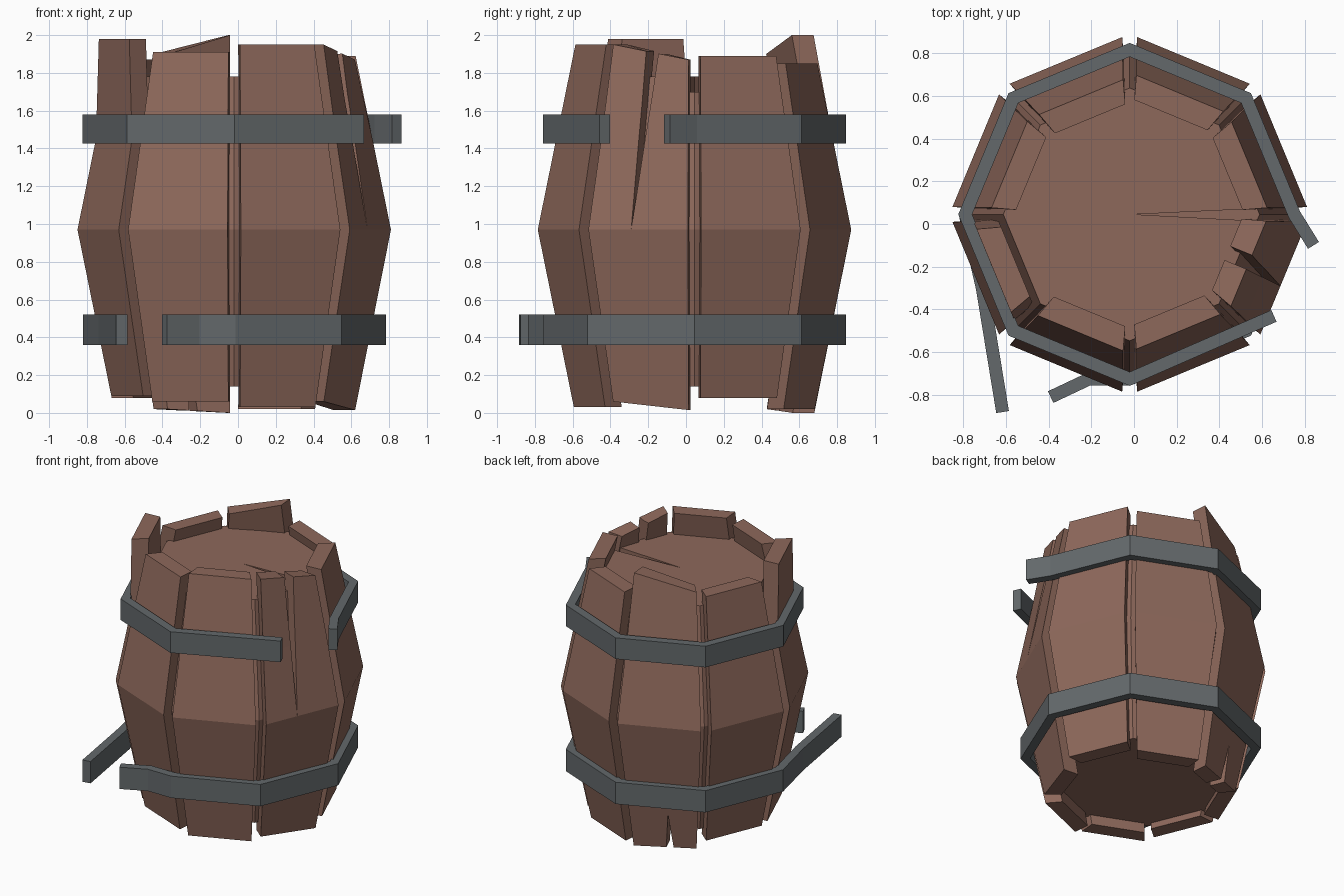
import bpy, bmesh, math
from mathutils import Vector

if "Cube" in bpy.data.objects:
    bpy.data.objects.remove(bpy.data.objects["Cube"])

CX, CY, MID = -0.02, 0.045, 0.97


def material(name, col):
    m = bpy.data.materials.new(name)
    m.diffuse_color = (*col, 1)
    m.use_nodes = True
    m.node_tree.nodes["Principled BSDF"].inputs["Base Color"].default_value = m.diffuse_color
    return m


WOOD = material("brown_wood", (0.27, 0.14, 0.105))
METAL = material("grey_iron", (0.125, 0.14, 0.147))


def loft(name, rings, mat):
    """Closed solid through rings of equal point count."""
    bm = bmesh.new()
    vs = [[bm.verts.new(p) for p in r] for r in rings]
    n = len(vs[0])
    for a, b in zip(vs, vs[1:]):
        for i in range(n):
            j = (i + 1) % n
            bm.faces.new((a[i], a[j], b[j], b[i]))
    bm.faces.new(vs[0][::-1])
    bm.faces.new(vs[-1])
    bmesh.ops.recalc_face_normals(bm, faces=bm.faces)
    me = bpy.data.meshes.new(name)
    bm.to_mesh(me)
    bm.free()
    me.materials.append(mat)
    ob = bpy.data.objects.new(name, me)
    bpy.context.collection.objects.link(ob)
    return ob


def cut(ob, rings):
    """Subtract a lofted wedge from an object."""
    c = loft("cutter", rings, WOOD)
    c.hide_render = True
    mod = ob.modifiers.new("cut", 'BOOLEAN')
    mod.operation, mod.solver, mod.object = 'DIFFERENCE', 'EXACT', c
    bpy.context.view_layer.objects.active = ob
    bpy.ops.object.modifier_apply(modifier="cut")
    bpy.data.objects.remove(c)


def taper(z):
    return abs(z - MID) / 0.95


def apothem(z):
    return 0.78 - 0.18 * taper(z)


def place(deg, r, s, z):
    """Point at distance r along a stave direction and s sideways."""
    a = math.radians(deg)
    return (CX + r * math.cos(a) - s * math.sin(a),
            CY + r * math.sin(a) + s * math.cos(a), z)


def corner(deg, r):
    return place(deg, r, 0, 0)[:2]


# inner body carrying the lid and the floor
rings = []
for z in (0.14, MID, 1.78):
    r = (apothem(z) - 0.08) / math.cos(math.pi / 8)
    rings.append([place(45 * k, r, 0, z) for k in range(8)])
body = loft("inner_body_and_lids", rings, WOOD)
# crack in the lid
cut(body, [[(0, 0.045, z), (0.75, 0.005, z), (0.75, 0.08, z)] for z in (1.70, 1.85)])

# staves: angle, bottom z (right, left), top z (right, left), outward bend at top
STAVES = [
    (22.5, 0.08, 0.08, 1.89, 1.89, 0),
    (67.5, 0.02, 0.02, 1.85, 1.85, 0),
    (112.5, 0.00, 0.02, 2.00, 1.90, 0),
    (157.5, 0.08, 0.08, 1.87, 1.87, 0),
    (202.5, 0.09, 0.09, 1.98, 1.98, 0.10),
    (247.5, 0.06, 0.06, 1.91, 1.91, 0),
    (292.5, 0.03, 0.03, 1.95, 1.95, 0),
    (337.5, 0.06, 0.015, 1.95, 1.87, 0),
]
for i, (deg, b0, b1, t0, t1, bend) in enumerate(STAVES):
    rings = []
    for z0, z1, off in ((b0, b1, 0), (MID, MID, 0), (1.45, 1.45, 0), (t0, t1, bend)):
        zm = (z0 + z1) / 2
        r, w = apothem(zm) + off, 0.285 - 0.07 * taper(zm)
        wi = w - 0.035
        rings.append([place(deg, r, -w, z0), place(deg, r, w, z1),
                      place(deg, r - 0.11, wi, z1), place(deg, r - 0.11, -wi, z0)])
    stave = loft(f"stave_{i + 1}", rings, WOOD)
    if deg == 337.5:    # long split from the top
        wedge = [(-0.04, 0.97), (0.06, 2.1), (-0.025, 2.1)]
    elif deg == 112.5:  # short split at the foot
        wedge = [(0.03, 0.28), (0.0, -0.1), (0.07, -0.1)]
    else:
        continue
    cut(stave, [[place(deg, r, s, z) for s, z in wedge] for r in (0.3, 1.0)])


def band(name, path, z0, z1, thick=0.06):
    """Flat iron strip with mitred bends."""
    pts = [Vector(p) for p in path]
    rings = []
    for i, p in enumerate(pts):
        a = (p - pts[i - 1]).normalized() if i else None
        b = (pts[i + 1] - p).normalized() if i < len(pts) - 1 else None
        a, b = a or b, b or a
        d = (a + b).normalized()
        n = Vector((d.y, -d.x)) * (thick / 2 / max(0.5, d.dot(a)))
        o, q = p + n, p - n
        rings.append([(o.x, o.y, z0), (o.x, o.y, z1), (q.x, q.y, z1), (q.x, q.y, z0)])
    loft(name, rings, METAL)


R = 0.77
# upper hoop, open on the split stave (runs clockwise)
band("upper_hoop", [(0.655, -0.43)] + [corner(d, R) for d in (270, 225, 180, 135, 90, 45, 0)]
     + [(0.84, -0.10)], 1.425, 1.58)
# lower hoop, open at the front left with both ends sprung out
band("lower_hoop", [(-0.39, -0.81), (-0.21, -0.725)]
     + [corner(d, R) for d in (270, 315, 0, 45, 90, 135, 180)]
     + [(-0.71, -0.30), (-0.615, -0.88)], 0.36, 0.52)
